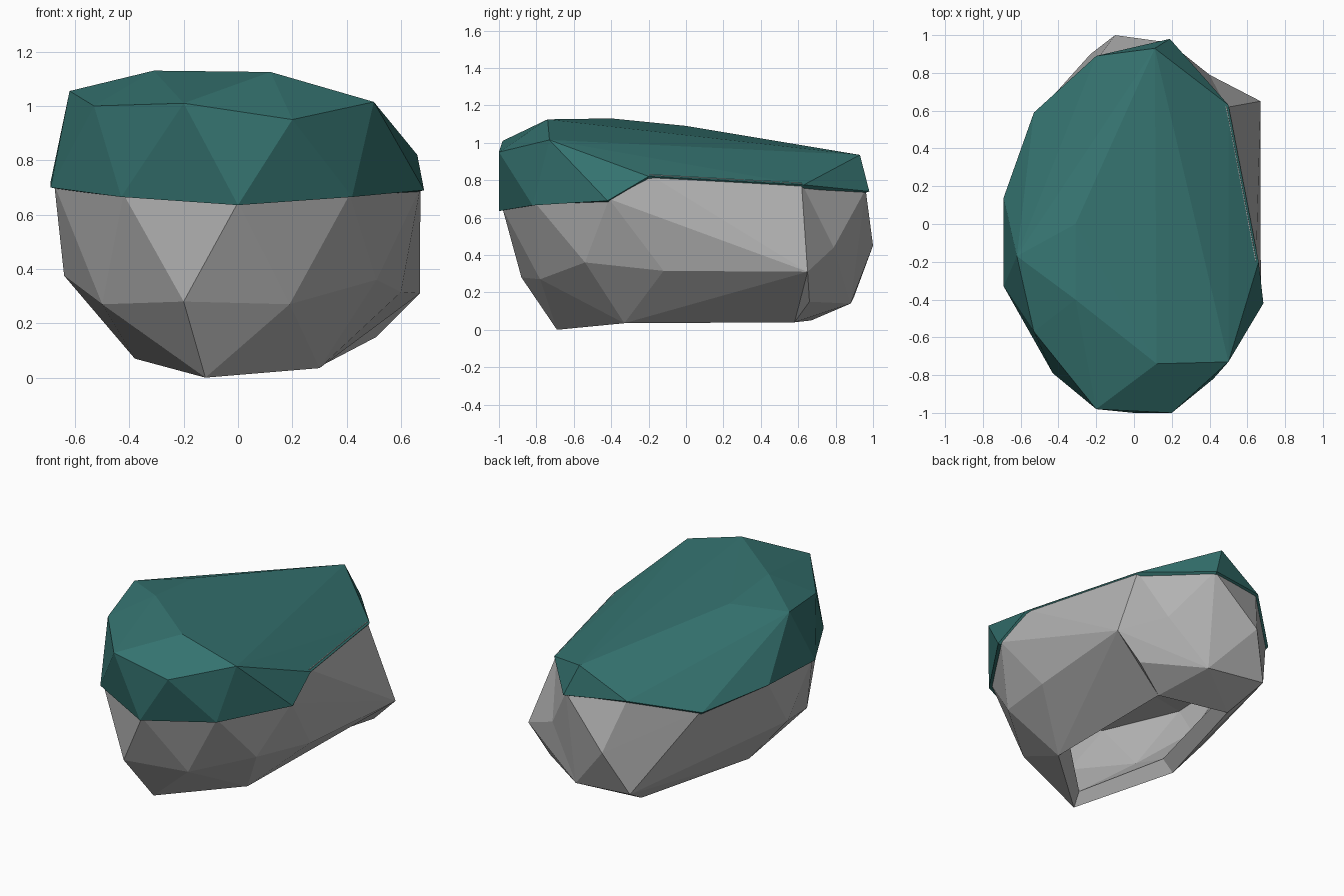
import bpy, bmesh
from mathutils import Vector

if "Cube" in bpy.data.objects:
    bpy.data.objects.remove(bpy.data.objects["Cube"])


def hull_mesh(points):
    """Flat-faced convex shell around the given points."""
    bm = bmesh.new()
    for p in points:
        bm.verts.new(p)
    bmesh.ops.convex_hull(bm, input=bm.verts[:])
    loose = [v for v in bm.verts if not v.link_faces]
    bmesh.ops.delete(bm, geom=loose, context='VERTS')
    bmesh.ops.recalc_face_normals(bm, faces=bm.faces[:])
    bm.normal_update()
    return bm


def find_edge(bm, a, b):
    """Edge whose corners lie nearest to a and b, or None."""
    near = [min(bm.verts, key=lambda v: (v.co - Vector(p)).length) for p in (a, b)]
    return bm.edges.get(near) if near[0] != near[1] else None


def finish(bm, name, thickness, color):
    mesh = bpy.data.meshes.new(name)
    bm.to_mesh(mesh)
    bm.free()
    obj = bpy.data.objects.new(name, mesh)
    bpy.context.collection.objects.link(obj)
    shell = obj.modifiers.new("shell", 'SOLIDIFY')
    shell.thickness = thickness
    shell.offset = -1
    mat = bpy.data.materials.new(name + "_colour")
    mat.diffuse_color = (*color, 1)
    mat.use_nodes = True
    mat.node_tree.nodes["Principled BSDF"].inputs["Base Color"].default_value = mat.diffuse_color
    mesh.materials.append(mat)


# Wavy lower edge of the moss, counter-clockwise from the front
rim = [(0, -1, .635), (.42, -.82, .665), (.685, -.42, .69), (.66, -.2, .82),
       (.5, .63, .775), (.19, .98, .74), (-.2, .89, .77), (-.53, .59, .67),
       (-.69, .14, .72), (-.69, -.33, .70), (-.43, -.79, .665)]

# Upper moss corners
crown = [(.2, -1, .95), (-.2, -.98, 1.01), (-.53, -.57, 1.0), (-.62, -.17, 1.055),
         (-.31, -.4, 1.13), (-.31, 0, 1.09), (.12, -.74, 1.125), (.5, -.73, 1.015),
         (.11, .93, .935)]

# Rock corners: underside, then the belly
base = [(-.12, -.69, 0), (.3, -.33, .035), (.3, .58, .04), (-.15, .67, .05), (-.38, -.1, .07)]
belly = [(-.2, -.88, .28), (.19, -.78, .27), (.51, -.54, .36), (.6, -.12, .315),
         (.67, .65, .31), (.51, .66, .15), (-.1, 1, .45),
         (.17, .88, .14), (-.23, .9, .18), (-.5, -.52, .27), (-.64, -.12, .375)]

# Rock body, its top tucked just inside the moss
top = [(x * .98, y * .98, z + .01) for x, y, z in rim]
bm = hull_mesh(base + belly + top)

# Shallow dents at the back right corner and low on the right side
edge = find_edge(bm, (.67, .65, .31), top[5])
if edge:
    _, dent = bmesh.utils.edge_split(edge, edge.verts[0], .5)
    dent.co = (.4, .79, .44)
    bmesh.ops.triangulate(bm, faces=[f for f in dent.link_faces if len(f.verts) > 3])
    for f in list(dent.link_faces):
        f.normal_update()
    # make sure the dent reaches the far corner of both neighbouring faces
edge = find_edge(bm, (.3, -.33, .035), (.51, .66, .15))
if edge:
    bmesh.utils.edge_rotate(edge, True)

# Open underside: the rock is a thick hollow shell
under = [f for f in bm.faces if all(v.co.z < .1 for v in f.verts)]
bmesh.ops.delete(bm, geom=under, context='FACES')
finish(bm, "rock", .1, (.45, .45, .45))

# Moss cap: shell without its underside, with a thin lip
bm = hull_mesh(rim + crown)
rim_set = {tuple(round(c, 3) for c in p) for p in rim}
under = [f for f in bm.faces
         if f.normal.z < -.05 and all(tuple(round(c, 3) for c in v.co) in rim_set for v in f.verts)]
bmesh.ops.delete(bm, geom=under, context='FACES')
finish(bm, "moss_cap", .03, (.035, .17, .16))
